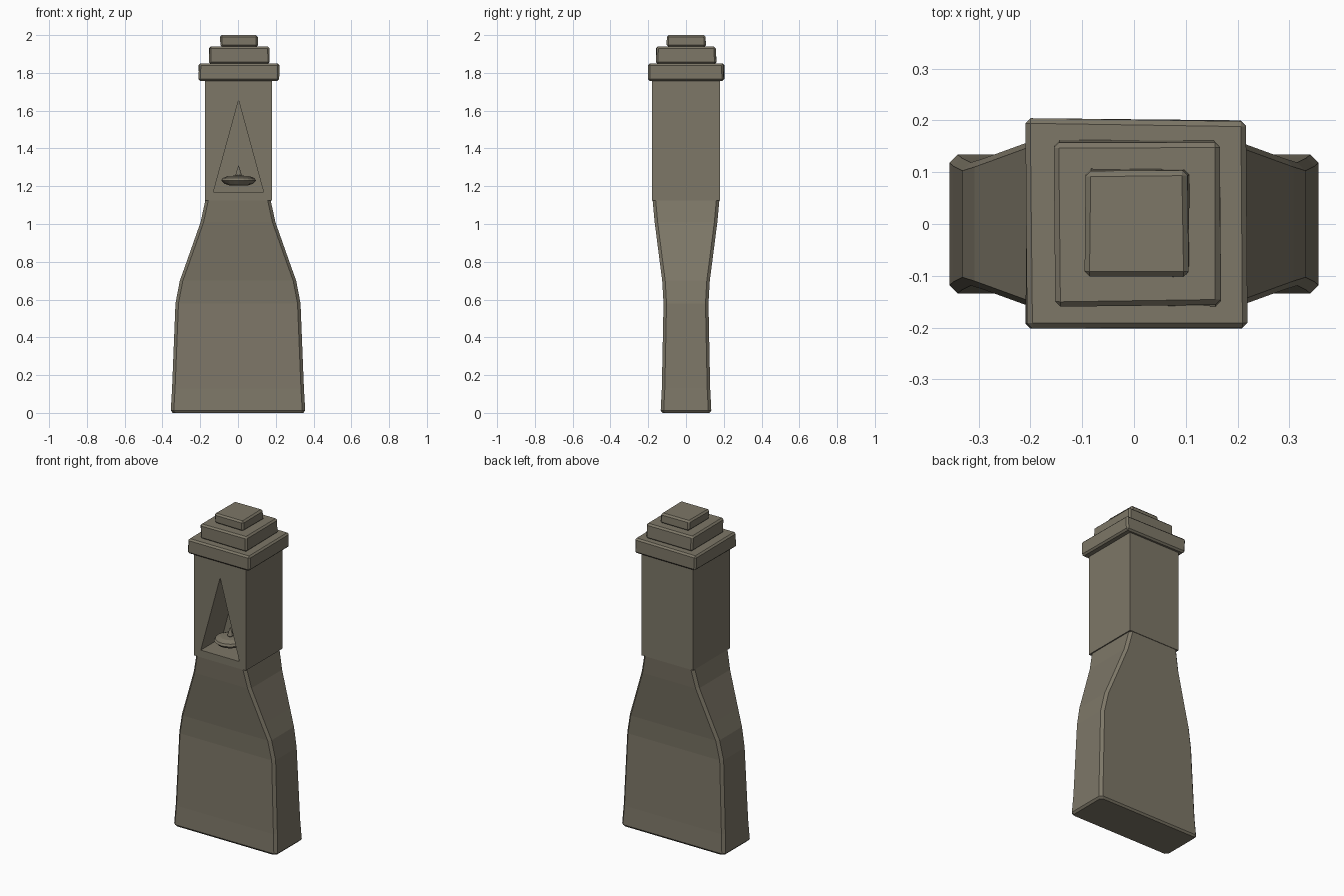
import bpy, bmesh, math, random
from mathutils import Vector

if "Cube" in bpy.data.objects:
    bpy.data.objects.remove(bpy.data.objects["Cube"])

random.seed(4)

stone = bpy.data.materials.new("taupe stone")
stone.diffuse_color = (0.205, 0.184, 0.136, 1)
stone.use_nodes = True
stone.node_tree.nodes["Principled BSDF"].inputs["Base Color"].default_value = stone.diffuse_color


def finish(name, bm):
    bmesh.ops.recalc_face_normals(bm, faces=bm.faces[:])
    mesh = bpy.data.meshes.new(name)
    bm.to_mesh(mesh)
    bm.free()
    mesh.materials.append(stone)
    ob = bpy.data.objects.new(name, mesh)
    bpy.context.collection.objects.link(ob)
    return ob


def loft(bm, rings):
    """Skin a stack of equal-sized point rings and cap both ends."""
    loops = [[bm.verts.new(p) for p in ring] for ring in rings]
    for a, b in zip(loops, loops[1:]):
        for i in range(len(a)):
            j = (i + 1) % len(a)
            bm.faces.new((a[i], a[j], b[j], b[i]))
    bm.faces.new(loops[0][::-1])
    bm.faces.new(loops[-1])


def rect(x0, x1, y0, y1, z):
    return [(x0, y0, z), (x1, y0, z), (x1, y1, z), (x0, y1, z)]


def worn_rect(hx, hy, z, c):
    """Rectangle with cut corners."""
    return [(-hx + c, -hy, z), (hx - c, -hy, z), (hx, -hy + c, z), (hx, hy - c, z),
            (hx - c, hy, z), (-hx + c, hy, z), (-hx, hy - c, z), (-hx, -hy + c, z)]


# flared lower body: half width, half depth, height
profile = [(0.345, 0.125, 0.0), (0.356, 0.134, 0.012), (0.349, 0.128, 0.13),
           (0.331, 0.119, 0.58), (0.308, 0.126, 0.70), (0.272, 0.139, 0.80),
           (0.198, 0.166, 1.01), (0.172, 0.177, 1.13)]
bm = bmesh.new()
loft(bm, [worn_rect(hx, hy, z, 0.016) for hx, hy, z in profile])
finish("lower_body", bm)

# square upper shaft
bm = bmesh.new()
loft(bm, [rect(-0.175, 0.18, -0.18, 0.18, z) for z in (1.125, 1.77)])
shaft = finish("upper_shaft", bm)

# triangular niche cut into the front
bm = bmesh.new()
loft(bm, [[(-0.13, y, 1.17), (0.135, y, 1.17), (0.003, y, 1.655)] for y in (-0.3, 0.03)])
cutter = finish("niche_cutter", bm)
cutter.hide_render = True
mod = shaft.modifiers.new("niche", "BOOLEAN")
mod.operation = "DIFFERENCE"
mod.object = cutter
mod.solver = "EXACT"
bpy.context.view_layer.objects.active = shaft
bpy.ops.object.modifier_apply(modifier=mod.name)
bpy.data.objects.remove(cutter)

# stepped cap slabs, slightly worn
for name, x0, x1, y0, y1, z0, z1 in (
        ("cap_lower", -0.208, 0.219, -0.199, 0.201, 1.758, 1.85),
        ("cap_middle", -0.155, 0.166, -0.157, 0.16, 1.847, 1.94),
        ("cap_top", -0.096, 0.105, -0.101, 0.105, 1.937, 2.0)):
    bm = bmesh.new()
    loft(bm, [rect(x0, x1, y0, y1, z) for z in (z0, z1)])
    for v in bm.verts:
        v.co += Vector((random.uniform(-.004, .004), random.uniform(-.004, .004), 0))
    bmesh.ops.bevel(bm, geom=bm.edges[:], offset=0.01, segments=1, affect="EDGES")
    finish(name, bm)

# oil lamp: lens-shaped bowl and a flame
def lathe(name, points, centre, n=20):
    bm = bmesh.new()
    loft(bm, [[(centre[0] + r * math.cos(math.tau * i / n),
                centre[1] + r * math.sin(math.tau * i / n), z) for i in range(n)]
              for r, z in points])
    return finish(name, bm)

lathe("lamp_bowl", [(0.045, 1.203), (0.075, 1.213), (0.092, 1.23), (0.085, 1.243),
                    (0.055, 1.254), (0.02, 1.256)], (0.003, -0.08))
lathe("lamp_flame", [(0.013, 1.25), (0.016, 1.262), (0.009, 1.285), (0.001, 1.31)],
      (0.003, -0.08), 10)
